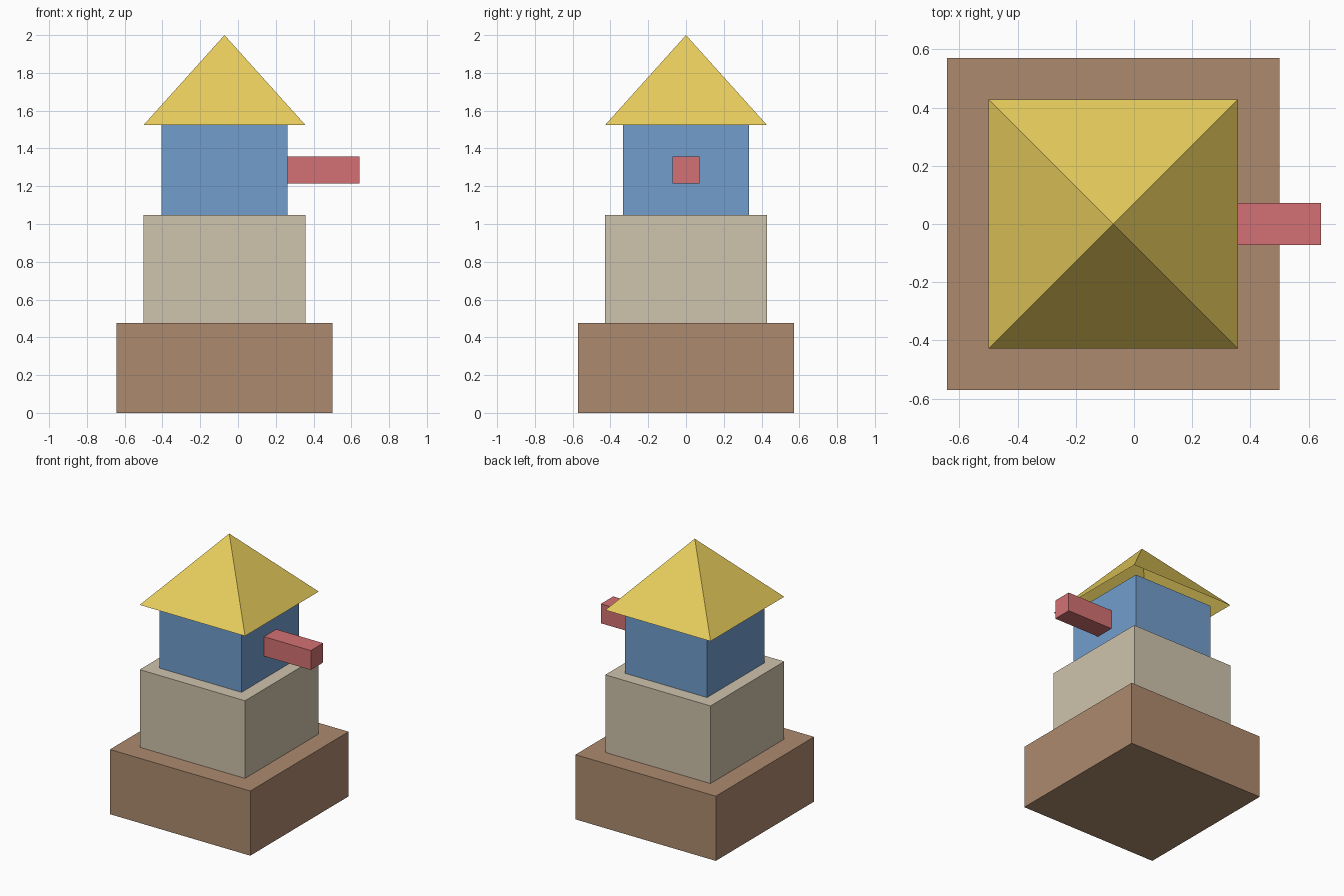
import bpy
import bmesh
from math import radians
from mathutils import Matrix

if "Cube" in bpy.data.objects:
    bpy.data.objects.remove(bpy.data.objects["Cube"])

U = 2 / 42      # model was laid out on a 42-unit tall grid
CX = -1.5 * U   # tower axis; the barrel overhangs on +x


def srgb(hex_code):
    vals = [int(hex_code[i:i + 2], 16) / 255 for i in (0, 2, 4)]
    return [v / 12.92 if v <= 0.04045 else ((v + 0.055) / 1.055) ** 2.4 for v in vals] + [1]


def finish(name, bm, color):
    bmesh.ops.recalc_face_normals(bm, faces=bm.faces)
    mesh = bpy.data.meshes.new(name)
    bm.to_mesh(mesh)
    bm.free()
    mat = bpy.data.materials.new(name + "_material")
    mat.diffuse_color = srgb(color)
    mat.use_nodes = True
    mat.node_tree.nodes["Principled BSDF"].inputs["Base Color"].default_value = mat.diffuse_color
    mesh.materials.append(mat)
    obj = bpy.data.objects.new(name, mesh)
    bpy.context.collection.objects.link(obj)
    return obj


def box(name, size, center, color):
    bm = bmesh.new()
    bmesh.ops.create_cube(bm, size=1, matrix=Matrix.Diagonal((*size, 1)))
    finish(name, bm, color).location = center


# Stacked square storeys: name, width, bottom, height, colour
for name, w, z, h, color in (
    ("base", 24, 0, 10, "AD8A6E"),
    ("middle_storey", 18, 10, 12, "CFC3AC"),
    ("turret", 14, 22, 10, "729ECE"),
):
    box(name, (w * U, w * U, h * U), (CX, 0, (z + h / 2) * U), color)

# Barrel sticking out of the turret wall
x0, x1 = CX + 7 * U, CX + 15 * U
box("barrel", (x1 - x0, 3 * U, 3 * U), ((x0 + x1) / 2, 0, 27 * U), "D37173")

# Pyramid roof, open underneath
bm = bmesh.new()
bmesh.ops.create_cone(bm, cap_ends=False, segments=4, radius1=9 * U * 2 ** 0.5,
                      radius2=0, depth=10 * U, matrix=Matrix.Rotation(radians(45), 4, 'Z'))
bmesh.ops.remove_doubles(bm, verts=bm.verts, dist=1e-4)
roof = finish("roof", bm, "E8CD5D")
xs = [v.co.x for v in roof.data.vertices]
# Keep the eaves square to the storeys whichever way the cone starts
if max(xs) > 10 * U:
    roof.data.transform(Matrix.Rotation(radians(45), 4, 'Z'))
roof.location = (CX, 0, 37 * U)
